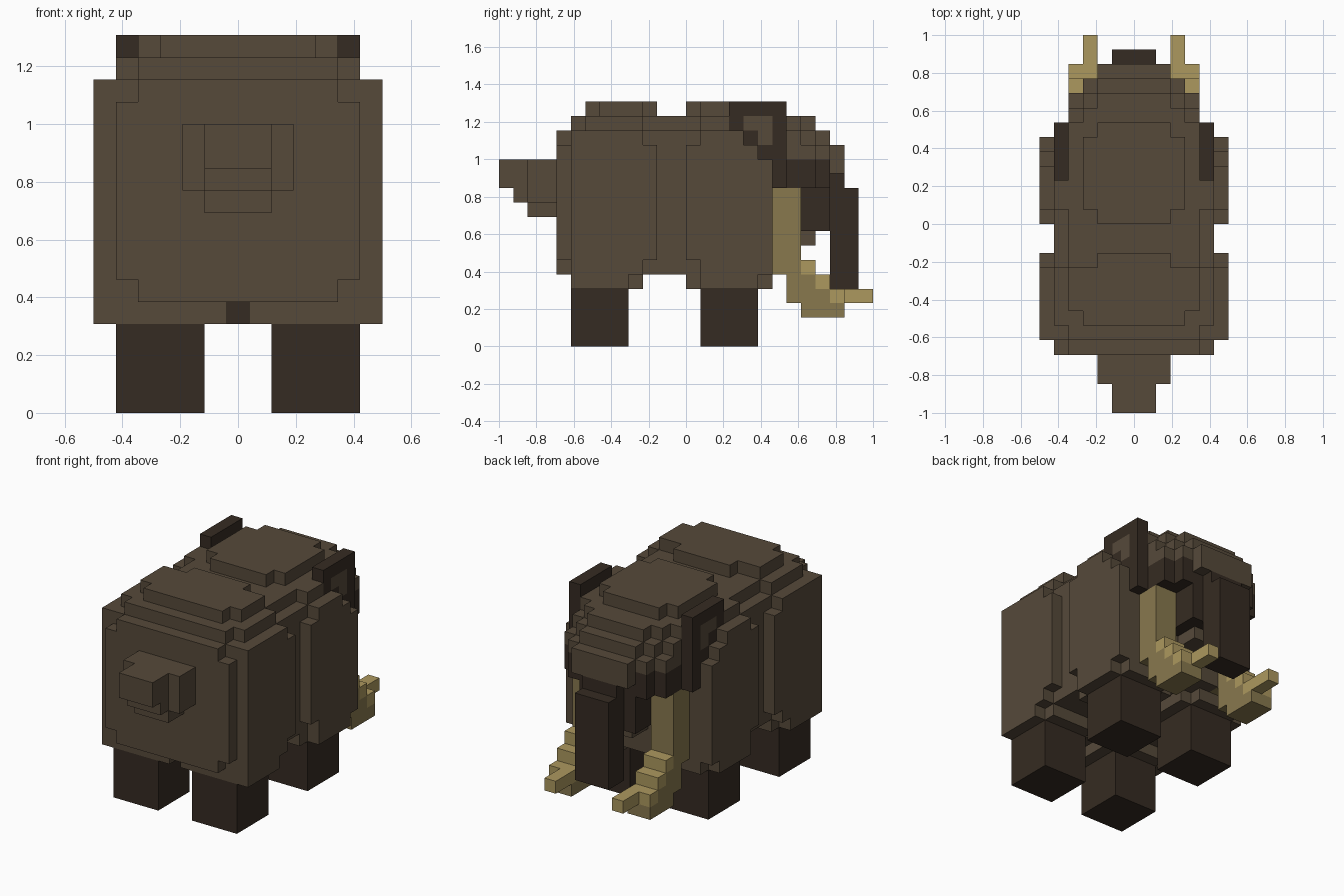
import bpy, bmesh, math

if "Cube" in bpy.data.objects:
    bpy.data.objects.remove(bpy.data.objects["Cube"])

U = 1 / 13            # edge length of one block
cells = {}            # (i, j, k) -> part name


def box(part, x0, x1, y0, y1, z0, z1, mirror=False):
    """Fill a block volume; later parts replace earlier ones."""
    for i in range(int(x0 + 6.5), int(x1 + 6.5)):
        for j in range(y0, y1):
            for k in range(z0, z1):
                cells[i, j, k] = part
                if mirror:
                    cells[12 - i, j, k] = part


def mid(part, half, y0, y1, z0, z1):
    box(part, -half, half, y0, y1, z0, z1)


def pair(part, x0, x1, y0, y1, z0, z1):
    box(part, x0, x1, y0, y1, z0, z1, True)


# body core and rump panel
mid("body", 5.5, -8, 6, 5, 15)
mid("body", 4.5, -9, -8, 5, 15)
mid("body", 5.5, -9, -8, 6, 14)
mid("body", 2.5, 6, 7, 5, 9)

# stepped back layer and two humps
mid("back", 4.5, -8, 7, 15, 16)
mid("back", 5.5, -7, -3, 15, 16)
mid("back", 5.5, 1, 5, 15, 16)
for half, y0, y1 in ((4.5, -6, -3), (3.5, -7, -3), (2.5, -7, -2)):
    mid("rear_hump", half, y0, y1, 16, 17)
for half, y0, y1 in ((3.5, 1, 6), (2.5, 0, 7)):
    mid("front_hump", half, y0, y1, 16, 17)

# haunches and shoulders
pair("haunch", 5.5, 6.5, -8, -3, 5, 15)
pair("haunch", 5.5, 6.5, -8, -2, 6, 14)
for y0, y1, z0, z1 in ((0, 6, 6, 13), (1, 6, 5, 13), (0, 5, 6, 14), (1, 4, 5, 15)):
    pair("shoulder", 5.5, 6.5, y0, y1, z0, z1)

# legs with fur tufts
for y, y_tuft in ((-8, -8), (1, 0)):
    pair("leg", 1.5, 5.5, y, y + 4, 0, 4)
    pair("leg_fur", 0.5, 6.5, y, y + 4, 4, 5)
    pair("leg_fur", 1.5, 5.5, y_tuft, y + 5, 4, 5)

# tail
mid("tail", 1.5, -13, -9, 11, 13)
mid("tail", 1.5, -12, -9, 10, 11)
mid("tail", 2.5, -11, -9, 10, 13)
mid("tail", 1.5, -11, -9, 9, 10)

# head, narrowing forward in steps
for z, front in ((13, 9), (14, 8), (15, 7)):
    for n, half in enumerate((4.5, 3.5, 2.5)):
        mid("head", half, 6, front + n, z, z + 1)
mid("head", 2.5, 10, 11, 12, 13)
mid("mouth", 1.5, 6, 9, 7, 8)

# dark face and trunk
mid("face", 4.5, 6, 9, 11, 13)
mid("face", 3.5, 6, 10, 11, 13)
mid("face", 2.5, 6, 10, 8, 11)
mid("trunk", 1.5, 10, 11, 8, 12)
mid("trunk", 1.5, 10, 12, 4, 11)

# ears: dark rim around a brown inside
pair("ear", 4.5, 5.5, 3, 7, 15, 17)
pair("ear", 4.5, 5.5, 4, 7, 14, 15)
pair("ear", 4.5, 5.5, 5, 7, 13, 14)
pair("ear", 4.5, 5.5, 6, 7, 11, 13)
pair("inner_ear", 4.5, 5.5, 4, 6, 15, 16)
pair("inner_ear", 4.5, 5.5, 5, 6, 14, 15)

# tusks with lighter ridge and tip
pair("tusk", 2.5, 4.5, 6, 8, 5, 11)
pair("tusk", 2.5, 4.5, 7, 9, 3, 5)
pair("tusk", 2.5, 4.5, 8, 11, 2, 4)
pair("tusk_tip", 2.5, 4.5, 8, 9, 5, 6)
pair("tusk_tip", 2.5, 4.5, 9, 10, 4, 5)
pair("tusk_tip", 2.5, 4.5, 10, 11, 3, 4)
pair("tusk_tip", 2.5, 3.5, 11, 13, 3, 4)


def material(name, rgb):
    m = bpy.data.materials.new(name)
    m.diffuse_color = (*rgb, 1)
    m.use_nodes = True
    m.node_tree.nodes["Principled BSDF"].inputs["Base Color"].default_value = m.diffuse_color
    return m


brown = material("brown_fur", (0.093, 0.067, 0.042))
dark = material("dark_brown", (0.036, 0.024, 0.016))
ivory = material("shaded_ivory", (0.246, 0.188, 0.076))
light = material("light_ivory", (0.413, 0.314, 0.114))
colour = {"leg": dark, "face": dark, "trunk": dark, "ear": dark,
          "tusk": ivory, "tusk_tip": light}

# one object per part, made of the exposed block faces only
for part in sorted(set(cells.values())):
    bm = bmesh.new()
    verts = {}
    for cell, name in cells.items():
        if name != part:
            continue
        for axis in range(3):
            for side in (0, 1):
                near = list(cell)
                near[axis] += 2 * side - 1
                if tuple(near) in cells:
                    continue
                loop = []
                for a, b in ((0, 0), (1, 0), (1, 1), (0, 1)):
                    p = list(cell)
                    p[axis] += side
                    p[(axis + 1) % 3] += a
                    p[(axis + 2) % 3] += b
                    p = tuple(p)
                    if p not in verts:
                        verts[p] = bm.verts.new(((p[0] - 6.5) * U, p[1] * U, p[2] * U))
                    loop.append(verts[p])
                bm.faces.new(loop if side else loop[::-1])
    bmesh.ops.dissolve_limit(bm, angle_limit=math.radians(1),
                             verts=bm.verts[:], edges=bm.edges[:])
    mesh = bpy.data.meshes.new(part)
    bm.to_mesh(mesh)
    bm.free()
    mesh.materials.append(colour.get(part, brown))
    bpy.context.collection.objects.link(bpy.data.objects.new(part, mesh))
